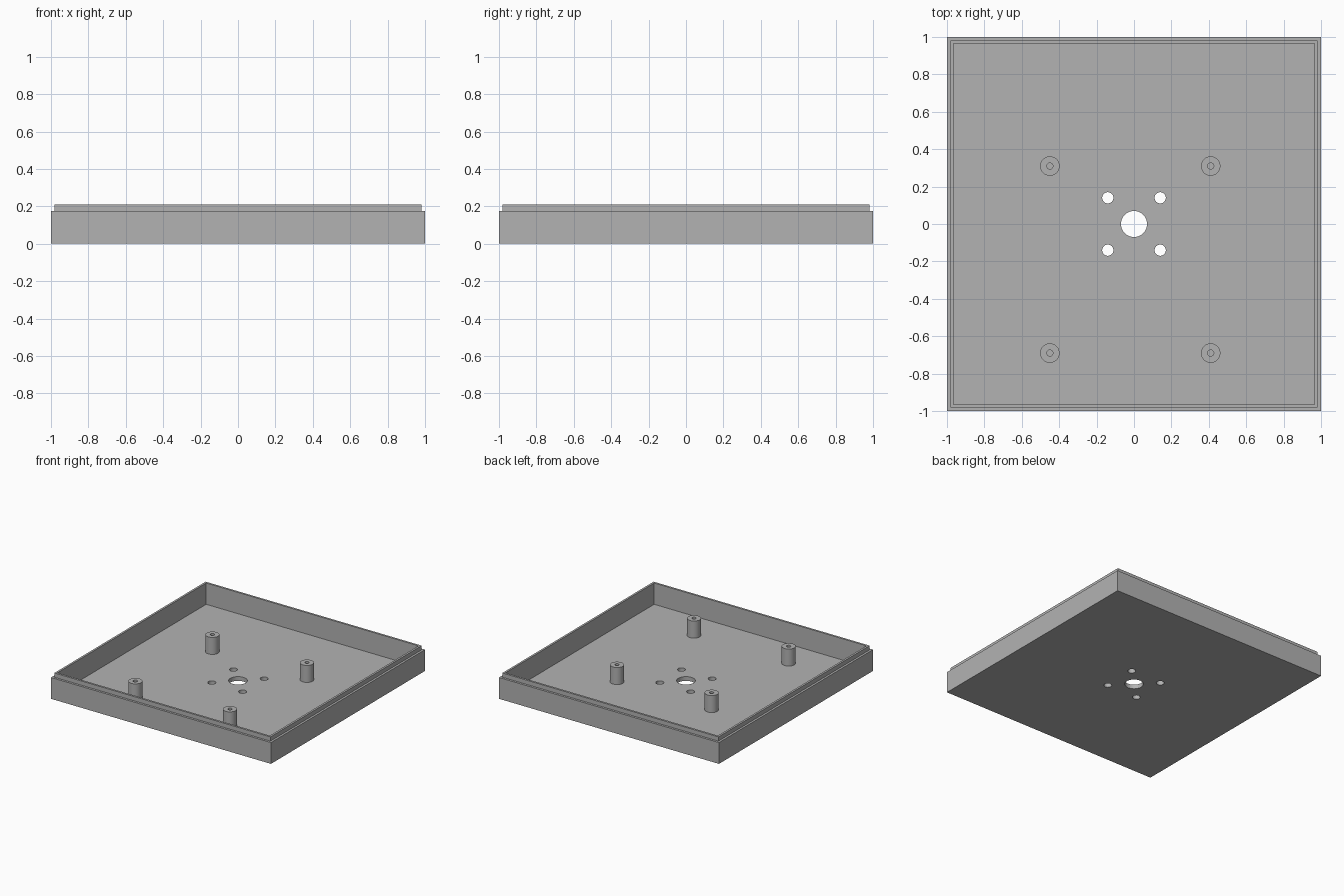
import bpy, bmesh, math

default = bpy.data.objects.get("Cube")
if default:
    bpy.data.objects.remove(default, do_unlink=True)

# Single plain grey plastic
grey = bpy.data.materials.new("grey plastic")
grey.use_nodes = True
colour = (0.45, 0.45, 0.45, 1)
grey.diffuse_color = colour
grey.node_tree.nodes["Principled BSDF"].inputs["Base Color"].default_value = colour


def add_loft(bm, sides, rings, x=0, y=0):
    """Closed solid through regular polygon rings of (radius, height)."""
    loops = []
    for radius, z in rings:
        angles = [math.tau * (i + 0.5) / sides for i in range(sides)]
        loops.append([bm.verts.new((x + radius * math.cos(a), y + radius * math.sin(a), z))
                      for a in angles])
    for low, high in zip(loops, loops[1:]):
        for i in range(sides):
            j = (i + 1) % sides
            bm.faces.new((low[i], low[j], high[j], high[i]))
    bm.faces.new(loops[0][::-1])
    bm.faces.new(loops[-1])


def make_object(name, bm):
    bmesh.ops.recalc_face_normals(bm, faces=bm.faces)
    mesh = bpy.data.meshes.new(name)
    bm.to_mesh(mesh)
    bm.free()
    mesh.materials.append(grey)
    obj = bpy.data.objects.new(name, mesh)
    bpy.context.collection.objects.link(obj)
    return obj


def activate(obj):
    bpy.ops.object.select_all(action='DESELECT')
    obj.select_set(True)
    bpy.context.view_layer.objects.active = obj


FLOOR, SHOULDER, TOP = 0.035, 0.175, 0.21
ROUND = 32

# Square tray with a stepped lip, described by half-width and height
profile = [(1, 0), (1, SHOULDER), (0.982, SHOULDER), (0.982, TOP), (0.965, TOP), (0.965, FLOOR)]
bm = bmesh.new()
add_loft(bm, 4, [(half * math.sqrt(2), z) for half, z in profile])
tray = make_object("tray", bm)

# Large centre hole and four screw holes through the floor
bm = bmesh.new()
add_loft(bm, ROUND, [(0.07, -0.1), (0.07, 0.1)])
for x in (-0.14, 0.14):
    for y in (-0.14, 0.14):
        add_loft(bm, ROUND, [(0.03, -0.1), (0.03, 0.1)], x, y)
cutter = make_object("hole_cutter", bm)
cutter.hide_render = True

holes = tray.modifiers.new("holes", 'BOOLEAN')
holes.operation = 'DIFFERENCE'
holes.solver = 'EXACT'
holes.object = cutter
activate(tray)
bpy.ops.object.modifier_apply(modifier=holes.name)
bpy.data.objects.remove(cutter, do_unlink=True)
bpy.ops.object.shade_smooth_by_angle()

# Hollow mounting posts standing on the floor
for side, x in (("right", -0.45), ("left", 0.41)):
    for end, y in (("front", -0.69), ("back", 0.31)):
        bm = bmesh.new()
        add_loft(bm, ROUND, [(0.052, FLOOR - 0.005), (0.052, SHOULDER),
                             (0.0165, SHOULDER), (0.0165, FLOOR + 0.001)], x, y)
        post = make_object(f"{end}_{side}_post", bm)
        activate(post)
        bpy.ops.object.shade_smooth_by_angle()
